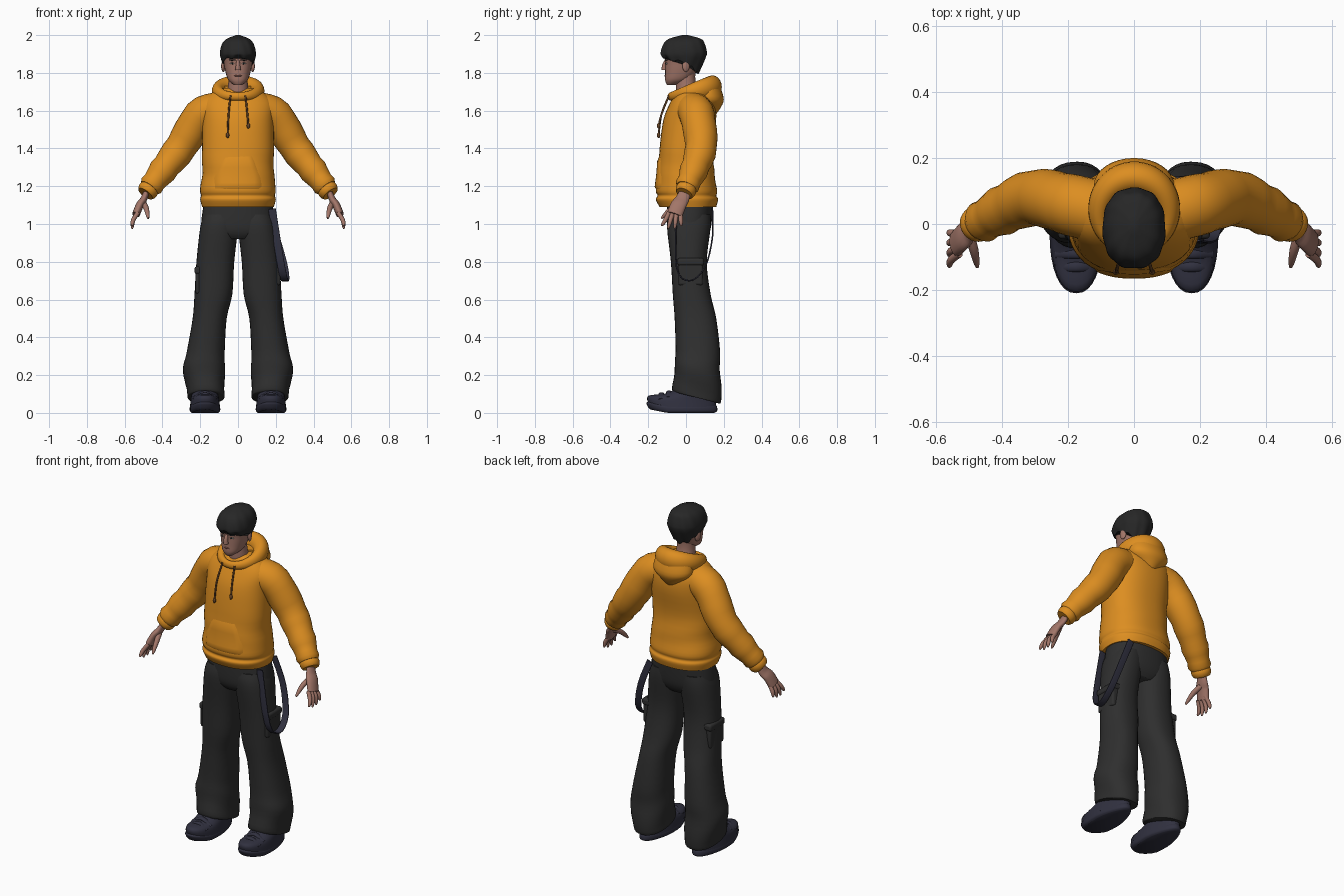
import bpy, bmesh, math
from mathutils import Vector

cube = bpy.data.objects.get("Cube")
if cube:
    bpy.data.objects.remove(cube)


def material(name, red, green, blue):
    mat = bpy.data.materials.new(name)
    mat.use_nodes = True
    mat.diffuse_color = (red, green, blue, 1)
    mat.node_tree.nodes["Principled BSDF"].inputs["Base Color"].default_value = mat.diffuse_color
    return mat


ORANGE = material("orange cloth", 0.72, 0.27, 0.015)
CORD = material("brown cord", 0.14, 0.06, 0.02)
BLACK = material("black cloth", 0.028, 0.028, 0.028)
HAIR = material("black hair", 0.02, 0.02, 0.02)
SKIN = material("skin", 0.36, 0.18, 0.14)
LIPS = material("lips", 0.25, 0.1, 0.08)
NAVY = material("navy leather", 0.03, 0.03, 0.05)
WHITE = material("eye white", 0.5, 0.5, 0.45)
AXIS_X, AXIS_Y, AXIS_Z = Vector((1, 0, 0)), Vector((0, 1, 0)), Vector((0, 0, 1))
BOXY = 2.3  # roundness exponent of the body outlines


def finish(obj, mat):
    obj.data.materials.append(mat)
    bpy.ops.object.select_all(action="DESELECT")
    obj.select_set(True)
    bpy.context.view_layer.objects.active = obj
    bpy.ops.object.shade_smooth_by_angle(angle=math.radians(50))


def mesh_object(name, verts, faces, mat):
    bm = bmesh.new()
    made = [bm.verts.new(vert) for vert in verts]
    for face in faces:
        bm.faces.new([made[index] for index in face])
    bmesh.ops.recalc_face_normals(bm, faces=bm.faces)
    mesh = bpy.data.meshes.new(name)
    bm.to_mesh(mesh)
    bm.free()
    obj = bpy.data.objects.new(name, mesh)
    bpy.context.collection.objects.link(obj)
    finish(obj, mat)


def spline(keys, closed=False, steps=4):
    """Smooth in-between values for a list of key tuples."""
    count, result = len(keys), []
    for i in range(count if closed else count - 1):
        near = [i - 1, i, i + 1, i + 2]
        near = [n % count if closed else min(max(n, 0), count - 1) for n in near]
        for step in range(steps):
            t = step / steps
            row = []
            for before, start, end, after in zip(*(keys[n] for n in near)):
                leave, arrive = (end - before) / 2, (after - start) / 2
                bend = 3 * (end - start) - 2 * leave - arrive
                twist = 2 * (start - end) + leave + arrive
                row.append(start + t * (leave + t * (bend + t * twist)))
            result.append(row)
    return result if closed else result + [list(keys[-1])]


def skin_rings(name, rings, mat, side, power, closed=False, warp=None, seg=32):
    """Skin over rings given as centre and two radius vectors; side -1 mirrors."""
    count, verts, faces = len(rings), [], []
    curve = lambda value: math.copysign(abs(value) ** (2 / power), value)
    for centre, across, along in rings:
        for k in range(seg):
            angle = math.tau * k / seg
            point = centre + across * curve(math.cos(angle)) + along * curve(math.sin(angle))
            if warp:
                point = warp(point, angle)
            verts.append((point.x * side, point.y, point.z))
    for i in range(count if closed else count - 1):
        low, high = i * seg, (i + 1) % count * seg
        for k in range(seg):
            m = (k + 1) % seg
            faces.append((low + k, low + m, high + m, high + k))
    if not closed:
        faces += [range(seg), range(len(verts) - seg, len(verts))]
    mesh_object(name, verts, faces, mat)


def stack(name, rows, mat, x=0, side=1, power=BOXY, warp=None, seg=32):
    """Level outlines: height, half width, front, back and, where it shifts, x."""
    rings = []
    for z, half, front, back, middle in spline([(*row, x)[:5] for row in rows]):
        rings.append((Vector((middle, (front + back) / 2, z)), AXIS_X * half, AXIS_Y * (back - front) / 2))
    skin_rings(name, rings, mat, side, power, warp=warp, seg=seg)


def tube(name, points, radius, mat, side=1, ref=AXIS_Y, flat=1, power=2, closed=False, seg=16):
    """Round or flat tube along a path; radius is a rule from start to end."""
    path = [Vector(point) for point in spline(points, closed)]
    count, rings = len(path), []
    for i, centre in enumerate(path):
        ahead = path[(i + 1) % count] if closed else path[min(i + 1, count - 1)]
        behind = path[i - 1] if closed else path[max(i - 1, 0)]
        tangent = (ahead - behind).normalized()
        across = (ref - tangent * ref.dot(tangent)).normalized()
        size = radius(i / (count - 1))
        rings.append((centre, across * size, tangent.cross(across) * size * flat))
    skin_rings(name, rings, mat, side, power, closed, seg=seg)


def blob(name, location, size, mat, turn=0):
    bpy.ops.mesh.primitive_uv_sphere_add(segments=20, ring_count=12, location=location, rotation=(0, 0, turn))
    obj = bpy.context.object
    obj.name, obj.scale = name, size
    finish(obj, mat)


def soft_box(name, location, size, mat):
    bpy.ops.mesh.primitive_cube_add(size=1, location=location)
    obj = bpy.context.object
    obj.name, obj.scale = name, size
    bpy.ops.object.transform_apply(location=False, rotation=False, scale=True)
    bevel = obj.modifiers.new("soft edges", "BEVEL")
    bevel.width, bevel.segments = 0.012, 3
    finish(obj, mat)


def cloth_folds(point, angle):
    near_waist = max(0, 1 - abs(point.z - 1.28) / 0.15)
    fold = 0.003 * near_waist * math.sin(40 * point.z + 2 * math.cos(angle))
    return point + fold * Vector((math.cos(angle), math.sin(angle), 0))


def trouser_folds(point, angle):
    low = max(0, 1 - point.z / 0.35)
    fold = 0.006 * low * math.sin(35 * point.z + 2 * math.sin(angle))
    return point + Vector((fold * math.cos(angle), fold * math.sin(angle), low * (0.06 - point.y) / 3))


def shoe_shape(point, angle):
    heel = min(max(point.y / 0.15, 0), 1)
    toe_lift = max(0, -0.1 - point.y) / 5
    return Vector((SHOE_X + (point.x - SHOE_X) * (1 - heel / 4), point.y, point.z + toe_lift))


def hair_strands(point, angle):
    low = min(max((1.9 - point.z) / 0.045, 0), 1)
    back, front = max(0, math.sin(angle)), max(0, -math.sin(angle))
    wave = 1 + 0.014 * math.sin(11 * angle + 25 * point.z)
    drop = low * (0.055 * back - 0.03 * front + 0.007 * math.sin(9 * angle))
    return Vector((point.x * wave * (1 - low * back / 5), point.y * wave - 0.035 * low * back, point.z - drop))


# Hoodie body with ribbed hem
torso = [(1.09, .19, -.14, .16), (1.13, .2, -.16, .17), (1.15, .195, -.15, .16), (1.18, .2, -.16, .165),
         (1.27, .19, -.15, .15), (1.4, .19, -.14, .14), (1.55, .19, -.12, .16),
         (1.64, .19, -.085, .15), (1.7, .13, -.05, .11), (1.72, .07, -.03, .08)]
stack("hoodie_body", torso, ORANGE, warp=cloth_folds, seg=48)

# Front pouch pocket, laid over the belly
belly = [row for row in spline(torso) if 1.17 < row[0] < 1.37]
columns, verts, faces = 13, [], []
for row in belly:
    z, half, front, back = row
    reach = 0.13 - max(0, z - 1.25) / 2
    for c in range(columns):
        x = reach * (2 * c / (columns - 1) - 1)
        bulge = (1 - abs(x / half) ** BOXY) ** (1 / BOXY)
        edge = c in (0, columns - 1) or row in (belly[0], belly[-1])
        verts.append((x, (front + back) / 2 - bulge * (back - front) / 2 + (0.004 if edge else -0.007), z))
for i in range(len(belly) - 1):
    for k in range(i * columns, (i + 1) * columns - 1):
        faces.append((k, k + 1, k + columns + 1, k + columns))
mesh_object("pouch_pocket", verts, faces, ORANGE)

# Hood: rolled rim, thicker behind the neck, and a hanging bag
rim = []
for k in range(16):
    angle = math.tau * k / 16
    rearward = (1 - math.cos(angle)) / 2
    rim.append((0.105 * math.sin(angle), 0.22 * rearward - 0.08, 1.675 + 0.05 * rearward))
tube("hood_rim", rim, lambda t: 0.022 + 0.04 * math.sin(math.pi * t) ** 2, ORANGE,
     ref=AXIS_Z, flat=0.8, closed=True, seg=20)
stack("hood_bag", [(1.57, .02, .1, .15), (1.61, .07, .06, .18), (1.66, .12, .04, .2), (1.73, .11, .03, .18)],
      ORANGE, power=2)

# Trousers and shoes
stack("trousers_seat", [(.92, .1, -.07, .1), (.95, .18, -.09, .12), (1, .195, -.1, .135), (1.12, .18, -.1, .145)], BLACK)
leg = [(.08, .095, -.06, .18, .17), (.1, .1, -.07, .19, .17), (.23, .11, -.06, .18, .18),
       (.33, .1, -.055, .18, .17), (.5, .09, -.06, .16, .15), (.63, .1, -.07, .13, .13),
       (.8, .1, -.08, .11, .12), (.98, .1, -.1, .13, .1), (1.05, .09, -.09, .13, .09)]
SHOE_X = 0.175
upper = [(.03, .08, -.2, .16), (.07, .075, -.2, .16), (.1, .07, -.11, .16), (.14, .06, -.03, .15)]
sole = [(0, .07, -.19, .15), (.01, .08, -.2, .165), (.03, .08, -.21, .165), (.04, .07, -.2, .16)]

for side, label in ((1, "left_"), (-1, "right_")):
    stack(label + "trouser_leg", leg, BLACK, side=side, warp=trouser_folds)
    stack(label + "shoe", upper, NAVY, x=SHOE_X, side=side, warp=shoe_shape)
    stack(label + "sole", sole, NAVY, x=SHOE_X, side=side, warp=shoe_shape)
    for band, y, z in (("toe", -.13, .1), ("instep", -.09, .11)):
        arch = [(SHOE_X - .06, y, z - .03), (SHOE_X, y, z), (SHOE_X + .06, y, z - .03)]
        tube(label + band + "_band", arch, lambda t: 0.015, NAVY, side, flat=0.6)

    # Cargo pocket with flap
    height = 0.745 if side > 0 else 0.7
    soft_box(label + "cargo_pocket", (.2 * side, .025, height), (.05, .13, .14), BLACK)
    soft_box(label + "pocket_flap", (.2 * side, .025, height + .055), (.06, .14, .04), BLACK)

    # Sleeve with bunched folds and cuff
    tube(label + "sleeve", [(.12, .04, 1.6), (.2, .06, 1.57), (.3, .08, 1.41), (.4, .04, 1.28), (.47, 0, 1.19)],
         lambda t: 0.095 - 0.04 * t * t + 0.005 * t * math.sin(35 * t), ORANGE, side, seg=32)
    tube(label + "cuff", [(.46, .01, 1.2), (.475, 0, 1.18), (.49, -.01, 1.16)],
         lambda t: 0.045 + 0.01 * math.sin(math.pi * t), ORANGE, side, seg=32)

    # Hand
    tube(label + "palm", [(.48, 0, 1.18), (.5, -.02, 1.13), (.52, -.04, 1.1), (.54, -.06, 1.05)],
         lambda t: 0.028 + 0.014 * math.sin(2 * t), SKIN, side, flat=0.5)
    for i, finger in enumerate(("index", "middle", "ring", "little")):
        root, tip = -0.09 + 0.02 * i, -0.13 + 0.035 * i
        low = 0.975 if finger in ("middle", "ring") else 0.99
        tube(label + finger + "_finger", [(.53, root, 1.06), (.555, (root + tip) / 2, 1.02), (.56, tip, low)],
             lambda t: 0.012 - 0.008 * t ** 4, SKIN, side)
    tube(label + "thumb", [(.5, -.03, 1.11), (.485, -.08, 1.08), (.475, -.13, 1.03)],
         lambda t: 0.015 - 0.01 * t ** 3, SKIN, side)

    # Drawstring and tip
    end = 1.52 if side > 0 else 1.47
    tube(label + "drawstring", [(.04, -.09, 1.68), (.05, -.13, 1.58), (.055, -.145, end)],
         lambda t: 0.005, CORD, side)
    blob(label + "drawstring_tip", (.055 * side, -.145, end), (.009, .009, .015), CORD)

    # Ear, eye and brow
    tilt = 0.3 * side
    blob(label + "ear", (.078 * side, 0, 1.835), (.01, .02, .03), SKIN, tilt)
    blob(label + "eye", (.03 * side, -.1, 1.85), (.013, .008, .005), WHITE, tilt)
    blob(label + "pupil", (.03 * side, -.105, 1.85), (.005, .005, .005), HAIR)
    blob(label + "brow", (.03 * side, -.105, 1.868), (.02, .006, .004), HAIR, tilt)

# Loose strap looping from the hip
tube("hip_strap", [(.14, .14, 1.08), (.2, .14, .93), (.245, .1, .77), (.25, .02, .7), (.23, -.05, .77), (.18, -.05, 1.08)],
     lambda t: 0.02, NAVY, ref=AXIS_X, flat=0.2, power=4)

# Head, neck and hair
tube("neck", [(0, .02, 1.64), (0, 0, 1.73), (0, 0, 1.82)], lambda t: 0.07 - 0.02 * math.sin(2 * t), SKIN, seg=32)
stack("head", [(1.735, .02, -.1, -.06), (1.76, .05, -.11, .01), (1.8, .065, -.11, .05),
               (1.85, .075, -.11, .07), (1.9, .08, -.11, .08), (1.97, .04, -.06, .04)], SKIN)
tube("nose", [(0, -.105, 1.865), (0, -.115, 1.84), (0, -.115, 1.815)], lambda t: 0.008 + 0.007 * t, SKIN)
blob("mouth", (0, -.108, 1.785), (.02, .006, .005), LIPS)
stack("hair", [(1.855, .085, -.125, .1), (1.9, .095, -.135, .11), (1.95, .085, -.12, .1),
               (1.98, .06, -.09, .08), (2, .01, -.02, .01)], HAIR, warp=hair_strands, seg=72)
